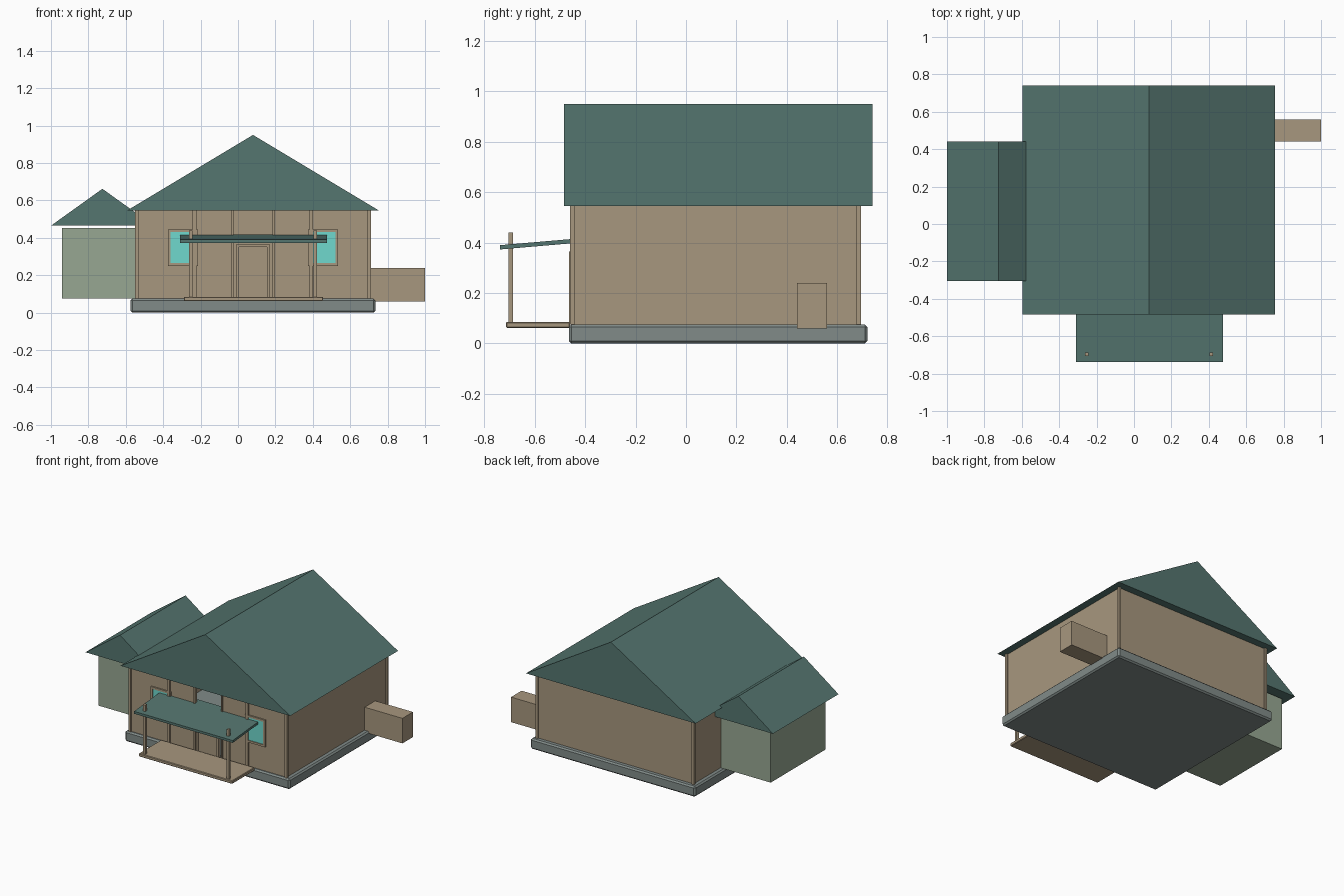
import bpy
import bmesh
from mathutils import Vector

cube = bpy.data.objects.get("Cube")
if cube:
    bpy.data.objects.remove(cube, do_unlink=True)


def material(name, rgb):
    mat = bpy.data.materials.new(name)
    mat.use_nodes = True
    colour = (*rgb, 1.0)
    mat.diffuse_color = colour
    mat.node_tree.nodes["Principled BSDF"].inputs["Base Color"].default_value = colour
    return mat


TAN = material("tan wood", (0.39, 0.31, 0.21))
TEAL = material("dark teal roofing", (0.09, 0.18, 0.16))
GREY = material("grey stone", (0.22, 0.26, 0.25))
GREEN = material("pale green", (0.31, 0.39, 0.29))
GLASS = material("turquoise glass", (0.16, 0.69, 0.61))


def finish(name, bm, mat, bevel=0):
    bmesh.ops.recalc_face_normals(bm, faces=bm.faces)
    mesh = bpy.data.meshes.new(name)
    bm.to_mesh(mesh)
    bm.free()
    mesh.materials.append(mat)
    obj = bpy.data.objects.new(name, mesh)
    bpy.context.collection.objects.link(obj)
    if bevel:
        mod = obj.modifiers.new("Chamfer", "BEVEL")
        mod.width = bevel
        mod.segments = 1
    return obj


def box(name, x, y, z, mat, bevel=0):
    """Box from (low, high) ranges on each axis."""
    bm = bmesh.new()
    bmesh.ops.create_cube(bm, size=1)
    for v in bm.verts:
        v.co = Vector(r[0] if c < 0 else r[1] for c, r in zip(v.co, (x, y, z)))
    return finish(name, bm, mat, bevel)


def extrude(name, profile, axis, low, high, mat):
    """Extrude a flat profile along x (profile y, z) or y (profile x, z)."""
    bm = bmesh.new()
    if axis == "x":
        verts = [bm.verts.new((low, a, b)) for a, b in profile]
        move = Vector((high - low, 0, 0))
    else:
        verts = [bm.verts.new((a, low, b)) for a, b in profile]
        move = Vector((0, high - low, 0))
    face = bm.faces.new(verts)
    out = bmesh.ops.extrude_face_region(bm, geom=[face], use_keep_orig=True)
    bmesh.ops.translate(bm, vec=move,
                        verts=[g for g in out["geom"] if isinstance(g, bmesh.types.BMVert)])
    return finish(name, bm, mat)


MID = 0.08           # centre line of the house
FLOOR, EAVE = 0.075, 0.545
WALL_Z = (FLOOR, EAVE)


def both_sides(low, high):
    """A range and its mirror about the house centre line."""
    return (("left", (MID + low, MID + high)), ("right", (MID - high, MID - low)))


# Foundation and hollow house shell with an open doorway
box("foundation", (-0.575, 0.735), (-0.465, 0.72), (0, FLOOR), GREY, 0.01)
box("back_wall", (-0.54, 0.70), (0.67, 0.685), WALL_Z, TAN)
for side, xr in both_sides(0.605, 0.62):
    box(side + "_wall", xr, (-0.445, 0.685), WALL_Z, TAN)
for side, xr in both_sides(0.11, 0.62):
    box("front_wall_" + side, xr, (-0.448, -0.433), WALL_Z, TAN)

# Corner posts and front wall posts
for side, xr in both_sides(0.612, 0.63):
    box("front_corner_post_" + side, xr, (-0.46, -0.442), WALL_Z, TAN)
    box("back_corner_post_" + side, xr, (0.677, 0.695), WALL_Z, TAN)
for side, xr in both_sides(0.302, 0.322):
    box("wall_post_" + side, xr, (-0.46, -0.44), WALL_Z, TAN)
for side, xr in both_sides(0.104, 0.114):
    box("doorway_jamb_" + side, xr, (-0.457, -0.433), WALL_Z, TAN)

# Door with a raised surround
box("door", (0.0, 0.16), (-0.455, -0.445), (FLOOR, 0.35), TAN)
for side, xr in both_sides(0.075, 0.09):
    box("door_trim_" + side, xr, (-0.464, -0.44), (FLOOR, 0.365), TAN)
box("door_trim_top", (0.005, 0.155), (-0.464, -0.44), (0.35, 0.365), TAN)

# Windows: glass plate and four frame bars
for side, (a, b) in both_sides(0.295, 0.455):
    box("window_glass_" + side, (a + 0.012, b - 0.012), (-0.452, -0.446), (0.262, 0.433), GLASS)
    for n, xr in enumerate(((a, a + 0.015), (b - 0.015, b))):
        box(f"window_stile_{side}_{n}", xr, (-0.458, -0.446), (0.25, 0.445), TAN)
    for n, zr in enumerate(((0.25, 0.265), (0.43, 0.445))):
        box(f"window_rail_{side}_{n}", (a + 0.015, b - 0.015), (-0.458, -0.446), zr, TAN)

# Main gable roof
extrude("main_roof", [(-0.595, EAVE), (0.755, EAVE), (MID, 0.95)],
        "y", -0.485, 0.74, TEAL)

# Side annex with its own gable roof
box("annex", (-0.94, -0.545), (-0.245, 0.38), (FLOOR, 0.453), GREEN)
extrude("annex_roof", [(-1.0, 0.465), (-0.45, 0.465), (-0.725, 0.662)],
        "y", -0.305, 0.44, TEAL)

# Projecting side box
box("side_box", (0.695, 1.0), (0.44, 0.56), (0.06, 0.24), TAN)

# Porch deck, posts and sloping canopy
box("porch_deck", (-0.29, 0.455), (-0.715, -0.46), (0.062, 0.085), TAN, 0.004)
for side, xr in both_sides(0.323, 0.342):
    box("porch_post_" + side, xr, (-0.705, -0.686), (0.08, 0.44), TAN)
extrude("porch_canopy", [(-0.738, 0.373), (-0.40, 0.402), (-0.40, 0.419), (-0.738, 0.39)],
        "x", -0.31, 0.475, TEAL)
